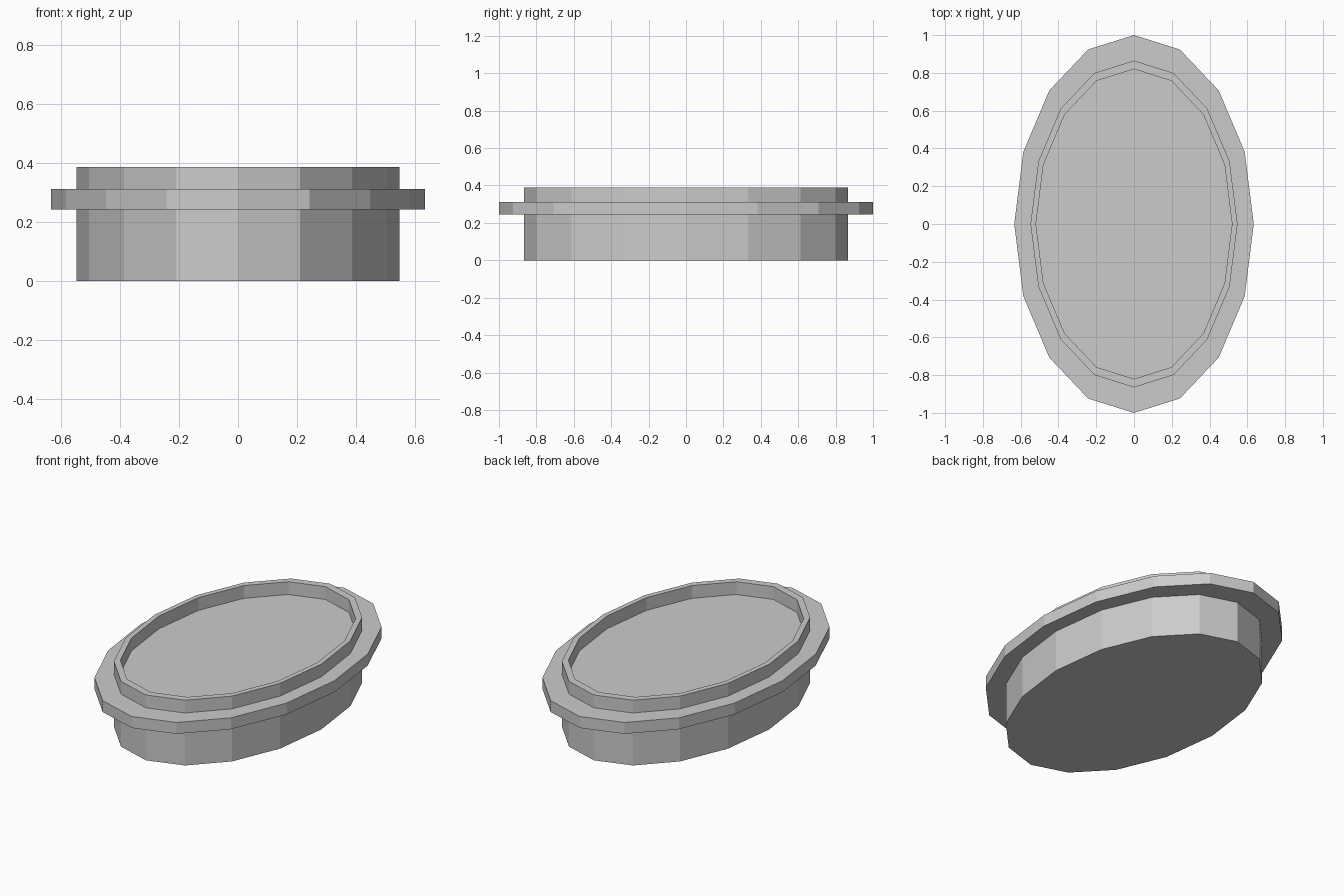
import bpy
import bmesh
from math import cos, sin, tau

cube = bpy.data.objects.get("Cube")
if cube:
    bpy.data.objects.remove(cube, do_unlink=True)

SIDES = 16

# One plain grey for the whole dish
grey = bpy.data.materials.new("light grey")
grey.use_nodes = True
colour = (0.6, 0.6, 0.6, 1)
grey.diffuse_color = colour
grey.node_tree.nodes["Principled BSDF"].inputs["Base Color"].default_value = colour


def oval_ring(bm, rx, ry, z):
    return [bm.verts.new((rx * cos(tau * i / SIDES), ry * sin(tau * i / SIDES), z))
            for i in range(SIDES)]


# Half-widths in x and y, and height
body = (0.548, 0.865)
flange = (0.634, 1.0)
recess = (0.519, 0.82)
profile = [
    (*body, 0),          # base
    (*body, 0.244),      # underside of flange
    (*flange, 0.244),
    (*flange, 0.312),    # top of flange
    (*body, 0.312),
    (*body, 0.388),      # raised lip
    (*recess, 0.388),
    (*recess, 0.312),    # recessed floor
]

bm = bmesh.new()
rings = [oval_ring(bm, *p) for p in profile]
for low, high in zip(rings, rings[1:]):
    for i in range(SIDES):
        j = (i + 1) % SIDES
        bm.faces.new((low[i], low[j], high[j], high[i]))
bm.faces.new(rings[0][::-1])
bm.faces.new(rings[-1])
bmesh.ops.recalc_face_normals(bm, faces=bm.faces)

mesh = bpy.data.meshes.new("oval_flanged_dish")
bm.to_mesh(mesh)
bm.free()
mesh.materials.append(grey)
dish = bpy.data.objects.new("oval_flanged_dish", mesh)
bpy.context.collection.objects.link(dish)
